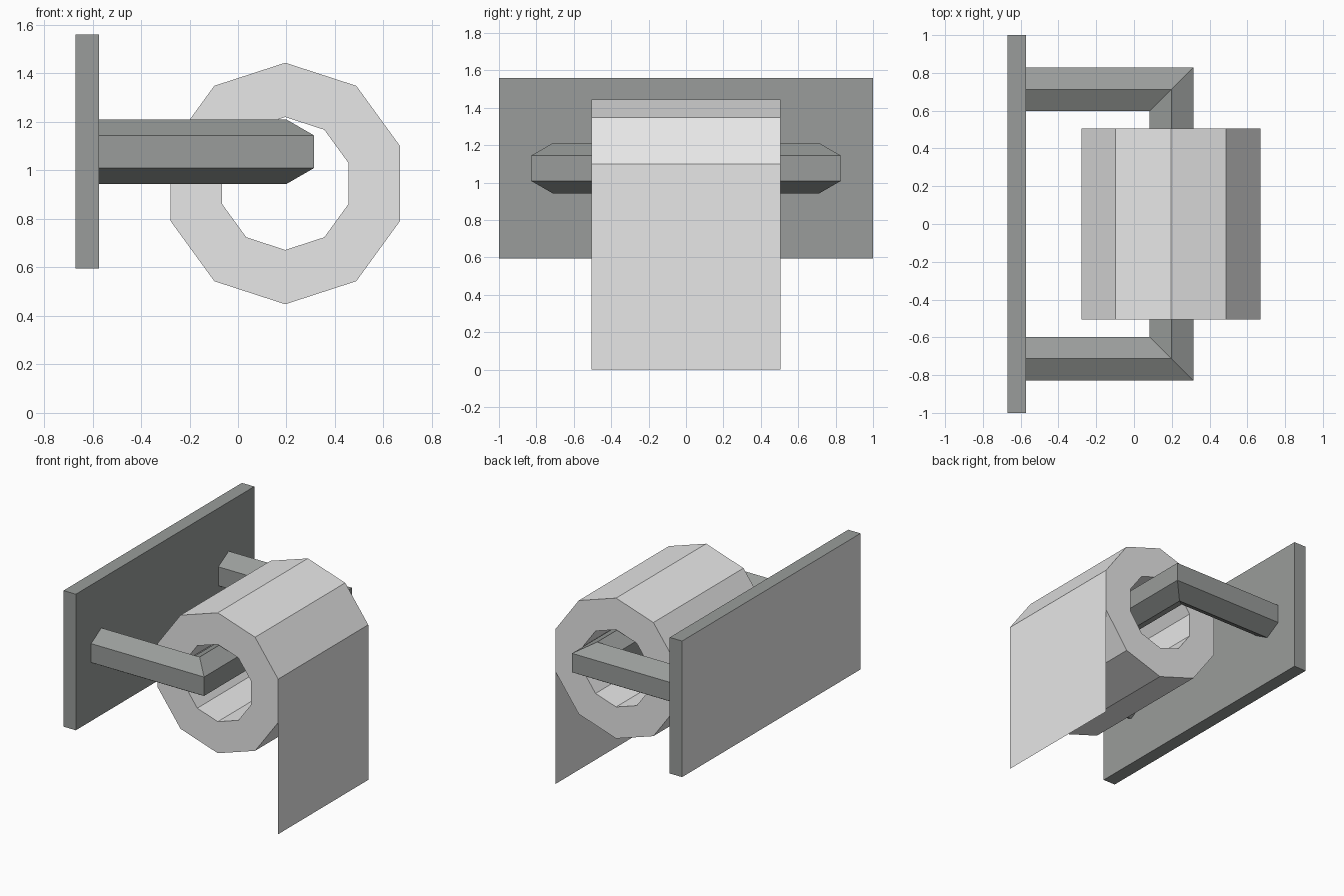
import bpy, bmesh
from math import sin, cos, radians

cube = bpy.data.objects.get("Cube")
if cube:
    bpy.data.objects.remove(cube, do_unlink=True)


def material(name, colour):
    mat = bpy.data.materials.new(name)
    mat.use_nodes = True
    mat.diffuse_color = colour
    mat.node_tree.nodes["Principled BSDF"].inputs["Base Color"].default_value = colour
    return mat


metal = material("grey metal", (0.32, 0.335, 0.325, 1))
paper = material("white paper", (0.8, 0.8, 0.8, 1))


def finish(name, bm, *mats):
    bmesh.ops.recalc_face_normals(bm, faces=bm.faces)
    mesh = bpy.data.meshes.new(name)
    bm.to_mesh(mesh)
    bm.free()
    for mat in mats:
        mesh.materials.append(mat)
    obj = bpy.data.objects.new(name, mesh)
    bpy.context.collection.objects.link(obj)
    return obj


def bridge(bm, a, b):
    """Join two equal closed rings of vertices with quads."""
    n = len(a)
    for i in range(n):
        j = (i + 1) % n
        bm.faces.new((a[i], a[j], b[j], b[i]))


# Wall plate: metal, with an unpainted white back
bm = bmesh.new()
bmesh.ops.create_cube(bm, size=1)
bmesh.ops.scale(bm, vec=(0.097, 2, 0.965), verts=bm.verts)
bmesh.ops.translate(bm, vec=(-0.621, 0, 1.077), verts=bm.verts)
bm.normal_update()
for face in bm.faces:
    face.material_index = 1 if face.normal.x < -0.5 else 0
finish("wall_plate", bm, metal, paper)

# Hexagonal holder bar, swept along a U-shaped path with mitred corners
BAR_R, BAR_Z = 0.134, 1.077
path = [(-0.58, -0.713, 0, -1), (0.198, -0.713, 1, -1),
        (0.198, 0.713, 1, 1), (-0.58, 0.713, 0, 1)]
bm = bmesh.new()
rings = []
for x, y, out_x, out_y in path:
    ring = []
    for k in range(6):
        a = radians(30 + 60 * k)
        u = BAR_R * cos(a)
        ring.append(bm.verts.new((x + out_x * u, y + out_y * u, BAR_Z + BAR_R * sin(a))))
    rings.append(ring)
for a, b in zip(rings, rings[1:]):
    bridge(bm, a, b)
bm.faces.new(rings[0])
bm.faces.new(rings[-1])
finish("holder_bar", bm, metal)

# Ten-sided hollow paper roll
ROLL_X, ROLL_Z, OUTER, INNER, HALF = 0.195, 0.946, 0.498, 0.274, 0.505


def roll_ring(bm, radius, y):
    angles = [radians(90 + 36 * k) for k in range(10)]
    return [bm.verts.new((ROLL_X + radius * cos(a), y, ROLL_Z + radius * sin(a)))
            for a in angles]


bm = bmesh.new()
loops = [roll_ring(bm, r, y) for r, y in
         ((OUTER, -HALF), (OUTER, HALF), (INNER, HALF), (INNER, -HALF))]
for i in range(4):
    bridge(bm, loops[i], loops[(i + 1) % 4])
finish("paper_roll", bm, paper)

# Loose sheet hanging from the roll's outermost flat
sheet_x = ROLL_X + OUTER * cos(radians(18))
sheet_top = ROLL_Z - OUTER * sin(radians(18))
bm = bmesh.new()
bm.faces.new([bm.verts.new((sheet_x, y, z)) for y, z in
              ((-HALF, 0), (HALF, 0), (HALF, sheet_top), (-HALF, sheet_top))])
finish("hanging_sheet", bm, paper)
